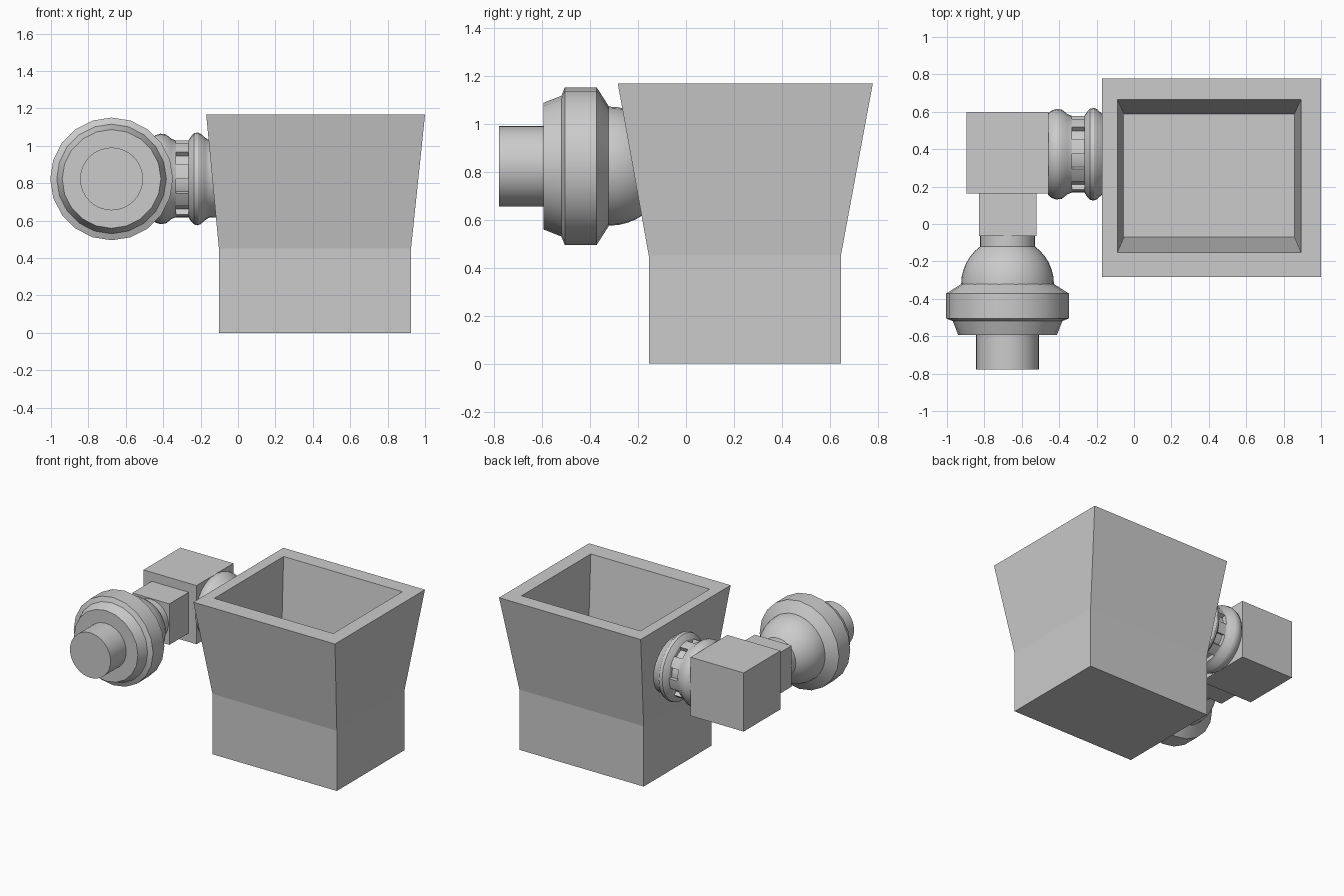
import bpy, bmesh
from math import sin, cos, pi, radians

if "Cube" in bpy.data.objects:
    bpy.data.objects.remove(bpy.data.objects["Cube"])

CX, CY, CZ = -0.676, 0.373, 0.823   # centre lines of the two pipes


def finish(name, bm, smooth=None):
    bmesh.ops.remove_doubles(bm, verts=bm.verts, dist=1e-5)
    bmesh.ops.recalc_face_normals(bm, faces=bm.faces)
    me = bpy.data.meshes.new(name)
    bm.to_mesh(me)
    bm.free()
    ob = bpy.data.objects.new(name, me)
    bpy.context.collection.objects.link(ob)
    if smooth:
        bpy.ops.object.select_all(action='DESELECT')
        ob.select_set(True)
        bpy.context.view_layer.objects.active = ob
        bpy.ops.object.shade_smooth_by_angle(angle=radians(smooth))
    return ob


def box(name, x0, x1, y0, y1, z0, z1):
    bm = bmesh.new()
    bmesh.ops.create_cube(bm, size=1)
    for v in bm.verts:
        v.co = ((x0 + x1) / 2 + v.co.x * (x1 - x0),
                (y0 + y1) / 2 + v.co.y * (y1 - y0),
                (z0 + z1) / 2 + v.co.z * (z1 - z0))
    return finish(name, bm)


def place(axis, h, r, a):
    if axis == 'X':
        return (h, CY - r * sin(a), CZ + r * cos(a))
    return (CX + r * sin(a), h, CZ + r * cos(a))


def lathe(name, axis, profile, n, smooth=32):
    """Turn (position along axis, radius) points into a solid."""
    bm = bmesh.new()
    rings = [[bm.verts.new(place(axis, h, r, 2 * pi * i / n)) for i in range(n)]
             for h, r in profile]
    for a, b in zip(rings, rings[1:]):
        for i in range(n):
            j = (i + 1) % n
            bm.faces.new((a[i], a[j], b[j], b[i]))
    bm.faces.new(rings[0])
    bm.faces.new(rings[-1])
    return finish(name, bm, smooth)


# Hopper: stacked rectangles, outside up, over the rim, then down to the floor
levels = [(-0.102, 0.925, -0.155, 0.645, 0.0),
          (-0.102, 0.925, -0.155, 0.645, 0.45),
          (-0.17, 1.0, -0.284, 0.778, 1.167),
          (-0.089, 0.893, -0.152, 0.665, 1.167),
          (-0.053, 0.858, -0.07, 0.587, 0.5)]
bm = bmesh.new()
loops = [[bm.verts.new(p) for p in ((x0, y0, z), (x1, y0, z), (x1, y1, z), (x0, y1, z))]
         for x0, x1, y0, y1, z in levels]
for a, b in zip(loops, loops[1:]):
    for i in range(4):
        j = (i + 1) % 4
        bm.faces.new((a[i], a[j], b[j], b[i]))
bm.faces.new(loops[0])
bm.faces.new(loops[-1])
finish("hopper", bm)

# Elbow blocks
box("elbow_block", -0.895, -0.457, 0.163, 0.598, 0.605, 1.043)
box("outlet_block", -0.828, -0.522, -0.065, 0.163, 0.67, 0.976)

# Coupling between hopper and elbow: two collars, a core and spaced bars
lathe("elbow_collar", 'X', [(-0.46, 0.218), (-0.44, 0.234), (-0.415, 0.242),
                            (-0.385, 0.238), (-0.355, 0.214), (-0.332, 0.205)], 32)
lathe("hopper_collar", 'X', [(-0.265, 0.205), (-0.25, 0.228), (-0.235, 0.244), (-0.215, 0.248),
                             (-0.2, 0.242), (-0.175, 0.22), (-0.155, 0.207), (-0.1, 0.205)], 32)
lathe("coupling_core", 'X', [(-0.335, 0.175), (-0.262, 0.175)], 32)
bm = bmesh.new()
section = [(-0.333, 0.17), (-0.333, 0.205), (-0.264, 0.205), (-0.264, 0.17)]
for k in range(8):
    cuts = [[bm.verts.new(place('X', h, r, pi / 4 * k + pi / 8 + pi / 16 * s))
             for h, r in section] for s in range(3)]
    for a, b in zip(cuts, cuts[1:]):
        for i in range(4):
            j = (i + 1) % 4
            bm.faces.new((a[i], a[j], b[j], b[i]))
    bm.faces.new(cuts[0])
    bm.faces.new(cuts[-1])
finish("coupling_bars", bm, 30)

# Nozzle: neck, dome and flange
lathe("nozzle_neck", 'Y', [(-0.05, 0.147), (-0.13, 0.147)], 32)
dome = []
for i in range(7):
    a = radians(54 * (1 - i / 6))
    dome.append((-0.32 + 0.248 * sin(a), 0.248 * cos(a)))
lathe("nozzle_dome", 'Y', dome + [(-0.33, 0.248)], 32)
lathe("nozzle_flange", 'Y', [(-0.322, 0.25), (-0.372, 0.328), (-0.505, 0.328),
                             (-0.519, 0.293), (-0.593, 0.264)], 20, 25)
lathe("nozzle_pipe", 'Y', [(-0.58, 0.168), (-0.778, 0.168)], 32)
